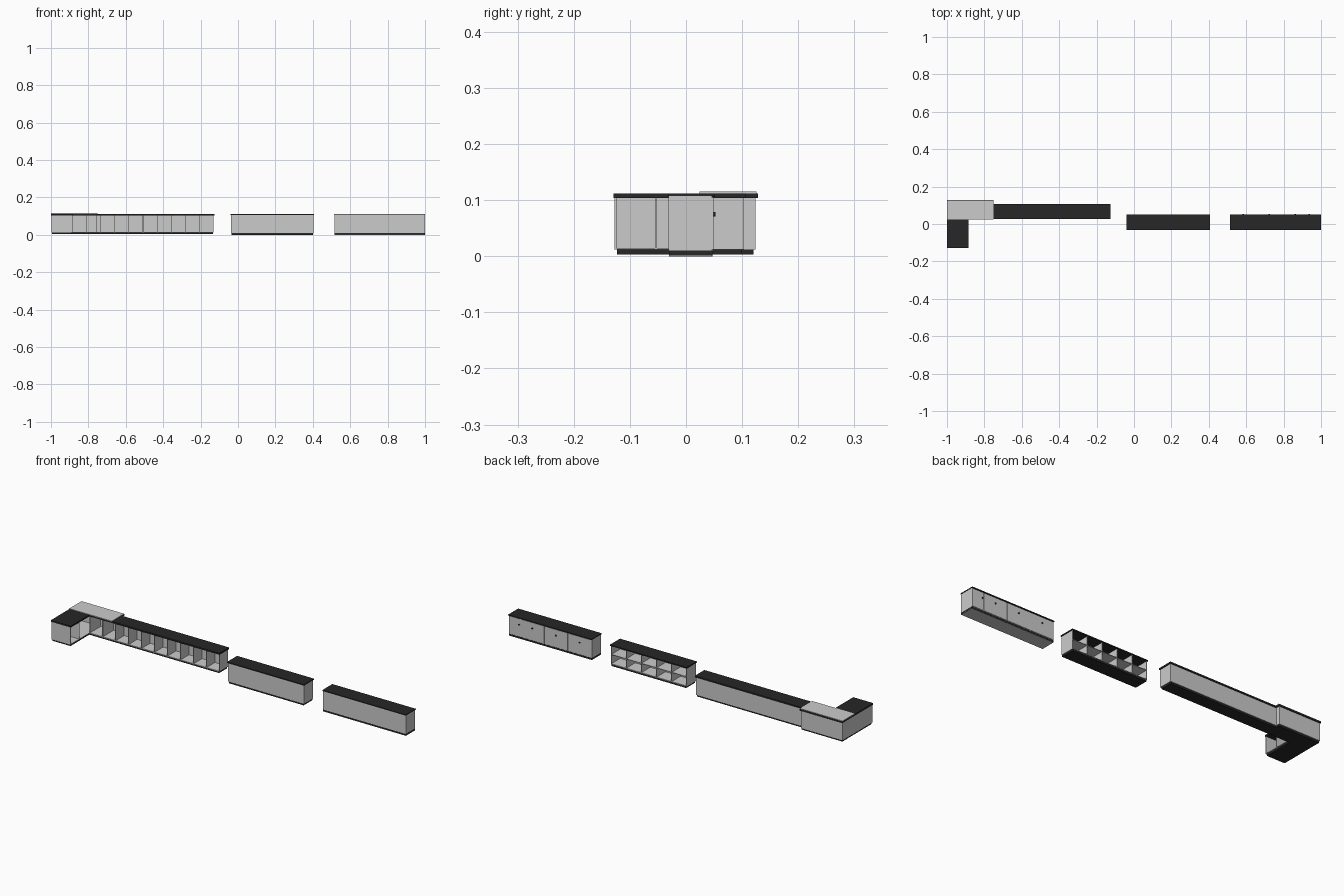
import bpy, bmesh, math
from mathutils import Matrix

if "Cube" in bpy.data.objects:
    bpy.data.objects.remove(bpy.data.objects["Cube"])

black = bpy.data.materials.new("black_laminate")
black.diffuse_color = (0.02, 0.02, 0.02, 1)
black.use_nodes = True
black.node_tree.nodes["Principled BSDF"].inputs["Base Color"].default_value = black.diffuse_color
T = 0.003  # board thickness


def mesh_object(name, bm, mat=None):
    me = bpy.data.meshes.new(name)
    bm.to_mesh(me)
    bm.free()
    ob = bpy.data.objects.new(name, me)
    bpy.context.collection.objects.link(ob)
    if mat:
        me.materials.append(mat)
    return ob


def boxes(name, items, mat=None):
    """One object made of boxes given as (x0, x1, y0, y1, z0, z1)."""
    bm = bmesh.new()
    for x0, x1, y0, y1, z0, z1 in items:
        m = Matrix.Translation(((x0 + x1) / 2, (y0 + y1) / 2, (z0 + z1) / 2))
        m = m @ Matrix.Diagonal((x1 - x0, y1 - y0, z1 - z0, 1))
        bmesh.ops.create_cube(bm, size=1, matrix=m)
    return mesh_object(name, bm, mat)


def slab(name, outline, z0, z1, mat=None):
    """Extruded flat outline."""
    bm = bmesh.new()
    face = bm.faces.new([bm.verts.new((x, y, z0)) for x, y in outline])
    ext = bmesh.ops.extrude_face_region(bm, geom=[face])
    for v in ext["geom"]:
        if isinstance(v, bmesh.types.BMVert):
            v.co.z = z1
    bmesh.ops.recalc_face_normals(bm, faces=bm.faces)
    return mesh_object(name, bm, mat)


def corner_outline(x1, xs, xl, y0, ym, y1, y2, xa):
    """Footprint of the L counter with its deeper corner."""
    return [(xa, y0), (xl, y0), (xl, ym), (x1, ym), (x1, y1), (xs, y1), (xs, y2), (xa, y2)]


# L-shaped counter: plinth, floor, worktop
slab("corner_counter_plinth",
     corner_outline(-0.134, -0.758, -0.89, -0.123, 0.034, 0.100, 0.120, -0.995), 0.003, 0.012, black)
slab("corner_counter_floor",
     corner_outline(-0.130, -0.756, -0.886, -0.127, 0.030, 0.103, 0.124, -0.998), 0.012, 0.015)
slab("corner_counter_worktop",
     corner_outline(-0.126, -0.752, -0.884, -0.129, 0.027, 0.107, 0.128, -1.0), 0.104, 0.112, black)
boxes("corner_raised_top", [(-1.0, -0.752, 0.024, 0.126, 0.112, 0.115)])

# L-shaped counter: outer panels
zb, zt = 0.012, 0.104
boxes("corner_counter_panels", [
    (-0.998, -0.998 + T, -0.127, 0.124, zb, zt),
    (-0.998, -0.886, -0.127, -0.127 + T, zb, zt),
    (-0.998, -0.756, 0.124 - T, 0.124, zb, zt),
    (-0.756 - T, -0.756, 0.100, 0.124, zb, zt),
    (-0.758, -0.130, 0.103 - T, 0.103, zb, zt),
    (-0.130 - T, -0.130, 0.030, 0.103, zb, zt)])

# L-shaped counter: bay dividers
step = (0.886 - 0.130) / 10
divs = [(-0.886 + i * step - T / 2, -0.886 + i * step + T / 2, 0.030,
         0.122 if i < 2 else 0.101, zb, zt) for i in range(10)]
divs.append((-0.997, -0.886, -0.055, -0.055 + T, zb, zt))
boxes("corner_counter_dividers", divs)

# Open shelf counter
bx0, bx1, by0, by1 = -0.037, 0.404, -0.029, 0.048
boxes("shelf_counter_plinth", [(bx0 + 0.003, bx1 - 0.002, by0 + 0.001, by1 - 0.001, 0, 0.009)], black)
boxes("shelf_counter_worktop", [(-0.041, 0.407, -0.032, 0.051, 0.106, 0.112)], black)
boxes("shelf_counter_panels", [
    (bx0, bx1, by0, by0 + T, 0.009, 0.106),
    (bx0, bx0 + T, by0, by1, 0.009, 0.106),
    (bx1 - T, bx1, by0, by1, 0.009, 0.106),
    (bx0, bx1, by0, by1, 0.009, 0.012)])
bays = [(bx0 + T, bx1 - T, by0 + T, by1 - 0.001, 0.058, 0.061)]
for i in range(1, 5):
    x = bx0 + i * (bx1 - bx0) / 5
    bays.append((x - T / 2, x + T / 2, by0 + T, by1, 0.012, 0.106))
boxes("shelf_counter_shelves", bays)

# Cupboard counter
cx0, cx1, cy0, cy1 = 0.516, 0.999, -0.031, 0.046
boxes("cupboard_plinth", [(cx0, cx1, cy0 + 0.001, cy1 + 0.001, 0.001, 0.010)], black)
boxes("cupboard_underside", [(cx0, cx1, cy0 + 0.001, cy1, 0, 0.001)])
boxes("cupboard_body", [(cx0, cx1, cy0, cy1, 0.010, 0.107)])
boxes("cupboard_worktop", [(0.514, 1.0, -0.032, 0.051, 0.107, 0.112)], black)

# Cupboard doors: three wide, one narrow, on the back
w = (cx1 - cx0) / 3.5
doors, knobs = [], bmesh.new()
for i in range(4):
    x0 = cx0 + i * w
    x1 = min(x0 + w, cx1)
    doors.append((x0 + 0.001, x1 - 0.001, cy1 + 0.0005, cy1 + 0.003, 0.012, 0.105))
    kx = (x0 + w / 2) if i < 3 else x0 + 0.008
    bmesh.ops.create_cone(
        knobs, cap_ends=True, segments=12, radius1=0.004, radius2=0.004, depth=0.004,
        matrix=Matrix.Translation((kx, cy1 + 0.005, 0.075)) @ Matrix.Rotation(math.pi / 2, 4, 'X'))
boxes("cupboard_doors", doors)
mesh_object("door_knobs", knobs, black)
